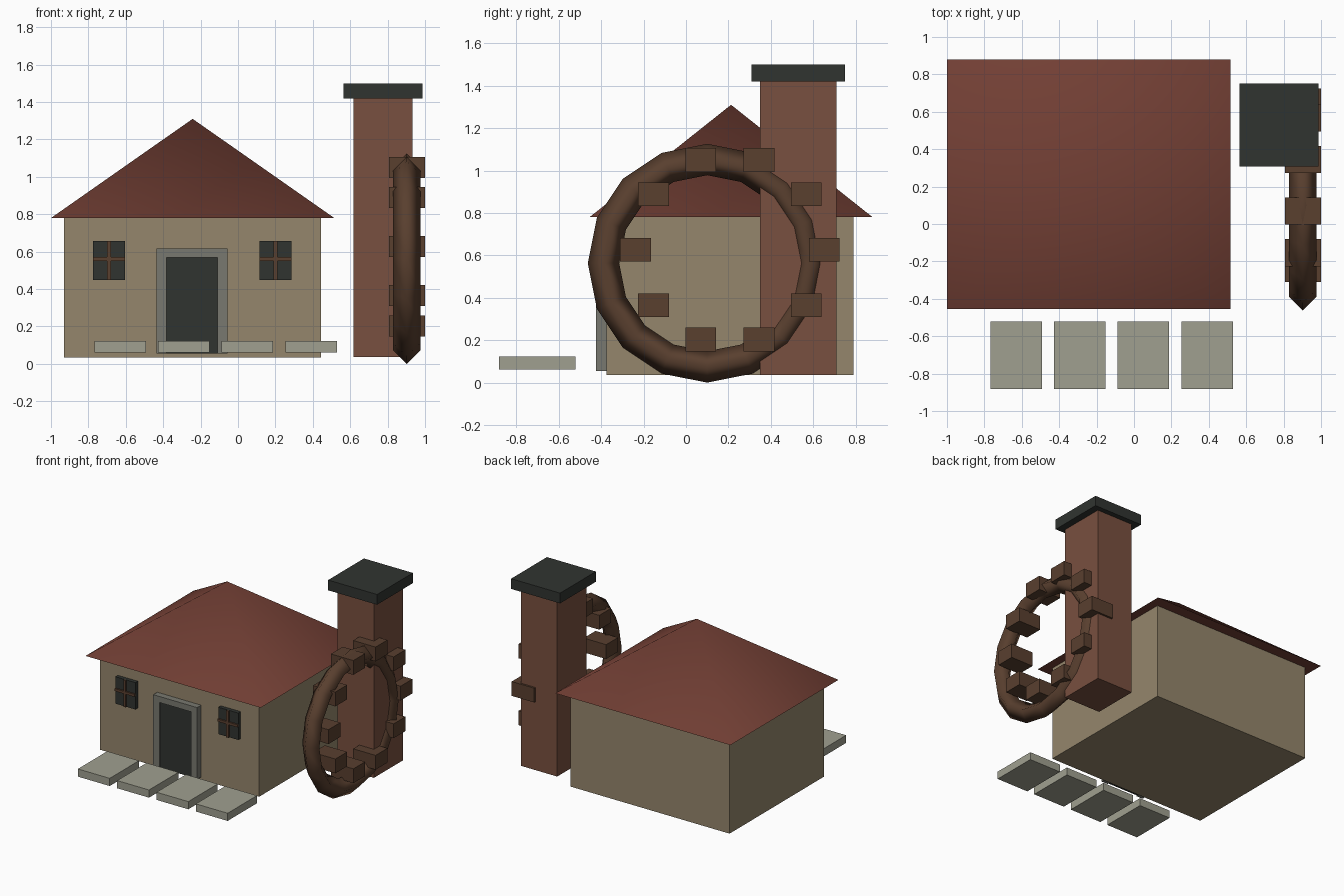
import bpy
from math import cos, sin, pi, radians

if "Cube" in bpy.data.objects:
    bpy.data.objects.remove(bpy.data.objects["Cube"])


def material(name, rgb):
    m = bpy.data.materials.new(name)
    m.diffuse_color = (*rgb, 1)
    m.use_nodes = True
    m.node_tree.nodes["Principled BSDF"].inputs["Base Color"].default_value = m.diffuse_color
    return m


PLASTER = material("plaster", (0.30, 0.24, 0.15))
TILE = material("roof_tile", (0.17, 0.05, 0.035))
BRICK = material("brick", (0.19, 0.08, 0.05))
WOOD = material("wood", (0.10, 0.05, 0.028))
DARK = material("dark", (0.03, 0.034, 0.03))
PALE = material("pale_stone", (0.35, 0.35, 0.28))
STONE = material("stone", (0.19, 0.19, 0.16))


def box(name, x, y, z, mat):
    """Box from (min, max) pairs on each axis."""
    lo, hi = zip(x, y, z)
    bpy.ops.mesh.primitive_cube_add(size=1, location=[(a + b) / 2 for a, b in zip(lo, hi)])
    o = bpy.context.object
    o.name = name
    o.scale = [b - a for a, b in zip(lo, hi)]
    bpy.ops.object.transform_apply(location=False, rotation=False, scale=True)
    o.data.materials.append(mat)
    return o


# House body
box("house_walls", (-0.93, 0.445), (-0.375, 0.79), (0.035, 0.78), PLASTER)

# Pyramid roof
X0, X1, Y0, Y1 = -1.0, 0.515, -0.455, 0.88
mesh = bpy.data.meshes.new("roof")
mesh.from_pydata(
    [(X0, Y0, 0.78), (X1, Y0, 0.78), (X1, Y1, 0.78), (X0, Y1, 0.78),
     ((X0 + X1) / 2, (Y0 + Y1) / 2, 1.31)], [],
    [(3, 2, 1, 0)] + [(i, (i + 1) % 4, 4) for i in range(4)])
roof = bpy.data.objects.new("roof", mesh)
bpy.context.collection.objects.link(roof)
mesh.materials.append(TILE)
bpy.ops.object.select_all(action='DESELECT')
roof.select_set(True)
bpy.context.view_layer.objects.active = roof
bpy.ops.object.shade_smooth_by_angle(angle=radians(60))

# Door with stone surround
FRONT = -0.375
box("door", (-0.383, -0.11), (-0.415, FRONT + 0.02), (0.055, 0.57), DARK)
for side, x in (("left", -0.436), ("right", -0.11)):
    box(f"door_jamb_{side}", (x, x + 0.054), (-0.425, FRONT + 0.02), (0.055, 0.57), STONE)
box("door_lintel", (-0.436, -0.056), (-0.425, FRONT + 0.02), (0.57, 0.617), STONE)

# Windows with crossed bars
for side, cx in (("left", -0.69), ("right", 0.2)):
    cz = 0.553
    box(f"window_{side}", (cx - 0.086, cx + 0.086), (-0.405, FRONT + 0.02),
        (cz - 0.105, cz + 0.105), DARK)
    box(f"window_{side}_upright", (cx - 0.01, cx + 0.01), (-0.417, -0.4),
        (cz - 0.105, cz + 0.105), WOOD)
    box(f"window_{side}_crossbar", (cx - 0.086, cx + 0.086), (-0.417, -0.4),
        (cz - 0.002, cz + 0.018), WOOD)

# Paving slabs along the front
for i in range(4):
    x = -0.767 + i * 0.34
    box(f"paving_slab_{i + 1}", (x, x + 0.275), (-0.882, -0.52), (0.062, 0.122), PALE)

# Chimney and cap
box("chimney", (0.617, 0.932), (0.348, 0.71), (0.037, 1.42), BRICK)
box("chimney_cap", (0.564, 0.987), (0.308, 0.75), (1.42, 1.5), DARK)

# Water wheel rim
bpy.ops.mesh.primitive_torus_add(
    major_segments=16, minor_segments=4, major_radius=0.489, minor_radius=0.074,
    location=(0.902, 0.1, 0.563), rotation=(0, pi / 2, 0))
rim = bpy.context.object
rim.name = "wheel_rim"
rim.data.materials.append(WOOD)
bpy.ops.object.shade_smooth()

# Upright paddle blocks in a circle
for i in range(10):
    a = i * pi / 5
    y, z = 0.207 + 0.445 * cos(a), 0.627 + 0.445 * sin(a)
    box(f"wheel_paddle_{i + 1}", (0.806, 1.0), (y - 0.073, y + 0.073),
        (z - 0.056, z + 0.056), WOOD)
